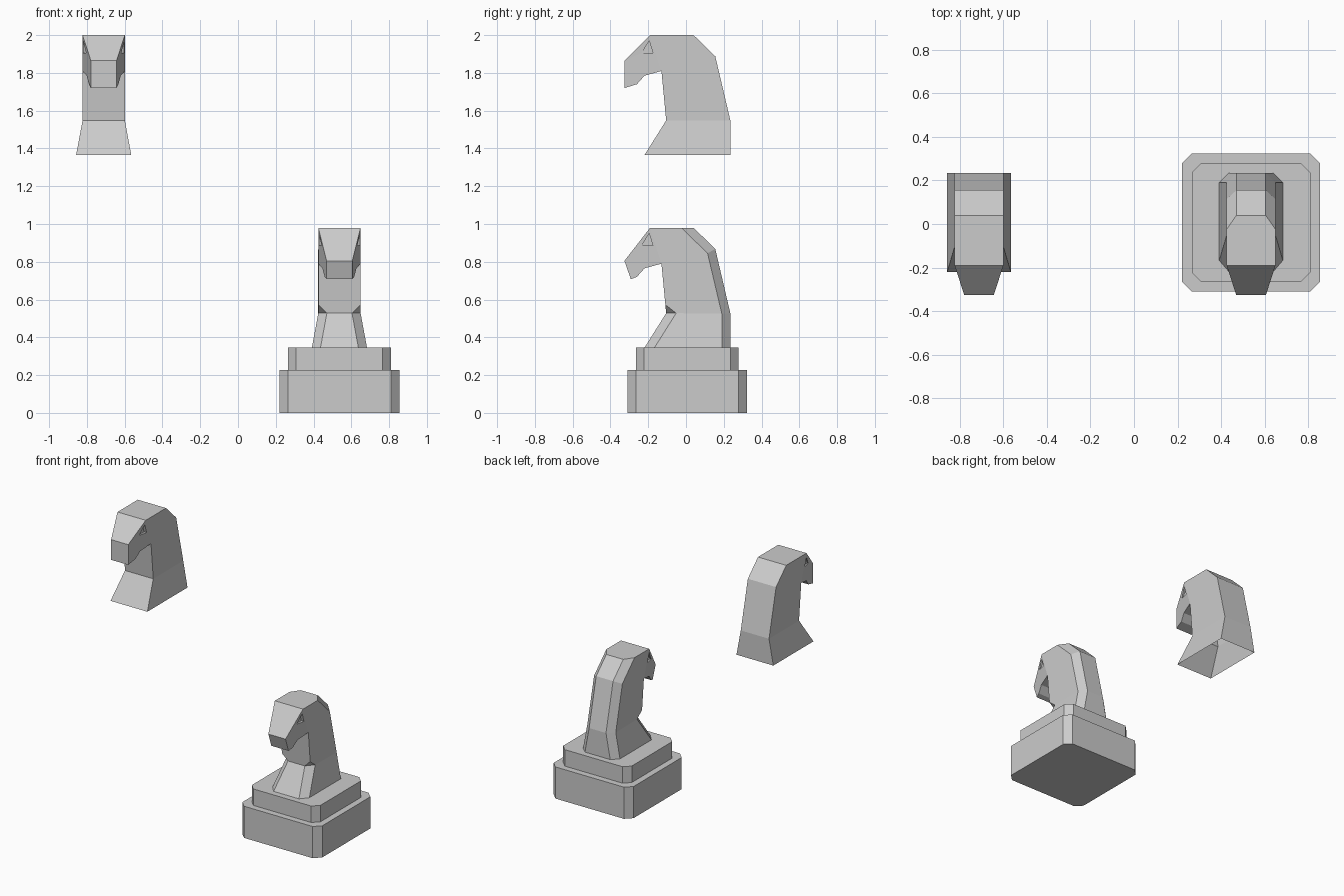
import bpy, bmesh
from mathutils import Vector

if "Cube" in bpy.data.objects:
    bpy.data.objects.remove(bpy.data.objects["Cube"])

# Side outline of the horse head: (y, z above its base, half width)
PROFILE = [(-.22, 0, .146), (.235, 0, .146), (.235, .183, .112), (.155, .523, .112),
           (.04, .635, .112), (-.19, .635, .112), (-.325, .50, .068), (-.325, .355, .068),
           (-.26, .375, .078), (-.22, .42, .09), (-.13, .445, .112), (-.105, .183, .112)]
SIDE_FACES = [(0, 1, 2, 11), (2, 3, 4, 5, 10, 11), (5, 6, 7, 8, 9, 10)]
EYE = [(-.235, .54), (-.175, .54), (-.195, .605)]


def finish(bm, name, loc):
    bmesh.ops.recalc_face_normals(bm, faces=bm.faces[:])
    mesh = bpy.data.meshes.new(name)
    bm.to_mesh(mesh)
    bm.free()
    obj = bpy.data.objects.new(name, mesh)
    obj.location = loc
    bpy.context.collection.objects.link(obj)
    return obj


def bevel(bm, edges, amount):
    bmesh.ops.bevel(bm, geom=edges, offset=amount, offset_type='OFFSET',
                    segments=1, affect='EDGES', profile=.5)


def eye_cutter(loc):
    bm = bmesh.new()
    for s in (-1, 1):
        a = [bm.verts.new((s * .088, y, z)) for y, z in EYE]
        b = [bm.verts.new((s * .2, y, z)) for y, z in EYE]
        bm.faces.new(a)
        bm.faces.new(b[::-1])
        for i in range(3):
            j = (i + 1) % 3
            bm.faces.new((a[i], b[i], b[j], a[j]))
    cutter = finish(bm, "eye_cutter", loc)
    cutter.hide_render = True
    return cutter


def horse_head(name, loc, profile, chamfered):
    bm = bmesh.new()
    left, right = [[bm.verts.new((s * h, y, z)) for y, z, h in profile] for s in (-1, 1)]
    n = len(profile)
    for i in range(n):
        j = (i + 1) % n
        bm.faces.new((left[i], left[j], right[j], right[i]))
    for side in (left, right):
        for face in SIDE_FACES:
            bm.faces.new([side[i] for i in face])
    bmesh.ops.recalc_face_normals(bm, faces=bm.faces[:])
    # Chamfer the mane and the front of the neck flare
    if chamfered:
        pairs = [(1, 2), (2, 3), (3, 4), (0, 11)]
        bevel(bm, [bm.edges.get((s[i], s[j])) for s in (left, right) for i, j in pairs], .045)
    obj = finish(bm, name, loc)

    # Recessed triangular eyes
    cutter = eye_cutter(loc)
    mod = obj.modifiers.new("eyes", 'BOOLEAN')
    mod.operation = 'DIFFERENCE'
    mod.solver = 'EXACT'
    mod.object = cutter
    bpy.context.view_layer.objects.active = obj
    bpy.ops.object.modifier_apply(modifier=mod.name)
    bpy.data.objects.remove(cutter)

    # The neck is open underneath
    bm = bmesh.new()
    bm.from_mesh(obj.data)
    bottom = [f for f in bm.faces if all(v.co.z < .001 for v in f.verts)]
    bmesh.ops.delete(bm, geom=bottom, context='FACES')
    bm.to_mesh(obj.data)
    bm.free()
    return obj


def slab(name, half, z0, z1, chamfer):
    bm = bmesh.new()
    bmesh.ops.create_cube(bm, size=1)
    bmesh.ops.scale(bm, vec=(2 * half, 2 * half, z1 - z0), verts=bm.verts[:])
    upright = [e for e in bm.edges if abs(e.verts[0].co.z - e.verts[1].co.z) > .01]
    bevel(bm, upright, chamfer)
    return finish(bm, name, (.537, .007, (z0 + z1) / 2))


# Plinth
slab("base_lower", .317, 0, .227, .045)
slab("base_upper", .272, .227, .345, .043)

# Chamfered head with a clipped snout, standing on the plinth
clipped = list(PROFILE)
clipped[6] = (-.326, .46, .068)
clipped[7] = (-.292, .363, .068)
horse_head("horse_head_on_base", Vector((.537, 0, .345)), clipped, True)

# Plain head, floating free
horse_head("horse_head_plain", Vector((-.711, 0, 1.365)), PROFILE, False)
